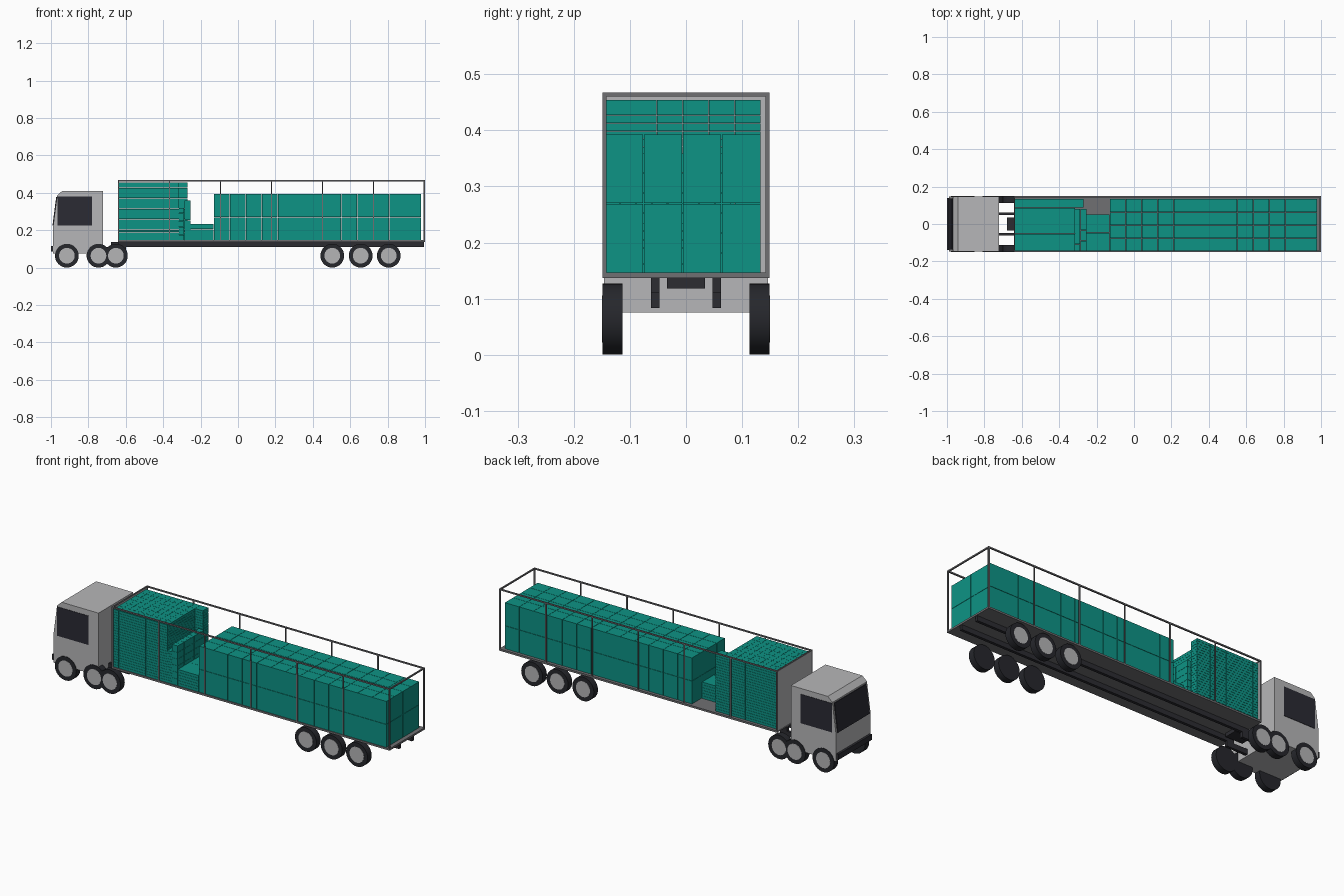
import bpy, bmesh, math
from mathutils import Matrix, Vector

if "Cube" in bpy.data.objects:
    bpy.data.objects.remove(bpy.data.objects["Cube"])


def mat(name, r, g, b):
    m = bpy.data.materials.new(name)
    m.diffuse_color = (r, g, b, 1)
    m.use_nodes = True
    m.node_tree.nodes["Principled BSDF"].inputs["Base Color"].default_value = m.diffuse_color
    return m


TEAL = mat("cargo teal", 0.004, 0.292, 0.235)
LIGHT = mat("light grey", 0.47, 0.47, 0.48)
MID = mat("mid grey", 0.16, 0.16, 0.17)
DARK = mat("chassis dark", 0.025, 0.025, 0.031)
TYRE = mat("tyre black", 0.019, 0.020, 0.025)
GLASS = mat("window dark", 0.024, 0.024, 0.034)
HUB = mat("hub grey", 0.46, 0.46, 0.47)


def finish(bm, name, m):
    bmesh.ops.recalc_face_normals(bm, faces=bm.faces[:])
    me = bpy.data.meshes.new(name)
    bm.to_mesh(me)
    bm.free()
    me.materials.append(m)
    ob = bpy.data.objects.new(name, me)
    bpy.context.collection.objects.link(ob)
    return ob


def add_box(bm, lo, hi):
    lo, hi = Vector(lo), Vector(hi)
    bmesh.ops.create_cube(bm, size=1, matrix=Matrix.Translation((lo + hi) / 2)
                          @ Matrix.Diagonal((*(hi - lo), 1)))


def box(name, m, lo, hi):
    bm = bmesh.new()
    add_box(bm, lo, hi)
    return finish(bm, name, m)


def stack(name, lo, hi, n, gap):
    """Block of n[0] x n[1] x n[2] cartons separated by narrow gaps."""
    bm = bmesh.new()
    s = [(hi[k] - lo[k]) / n[k] for k in range(3)]
    for i in range(n[0]):
        for j in range(n[1]):
            for l in range(n[2]):
                a = [lo[k] + s[k] * c for k, c in enumerate((i, j, l))]
                add_box(bm, a, [a[k] + s[k] - gap for k in range(3)])
    return finish(bm, name, TEAL)


def prism(name, m, pts, y0, y1):
    """Side profile (x, z) extruded across y."""
    bm = bmesh.new()
    f = bm.faces.new([bm.verts.new((x, y0, z)) for x, z in pts])
    r = bmesh.ops.extrude_face_region(bm, geom=[f])
    vs = [v for v in r["geom"] if isinstance(v, bmesh.types.BMVert)]
    bmesh.ops.translate(bm, verts=vs, vec=(0, y1 - y0, 0))
    return finish(bm, name, m)


def disc(name, m, x, y, z, r, w):
    bm = bmesh.new()
    bmesh.ops.create_cone(bm, cap_ends=True, segments=32, radius1=r, radius2=r, depth=w,
                          matrix=Matrix.Translation((x, y, z)) @ Matrix.Rotation(math.pi / 2, 4, 'X'))
    ob = finish(bm, name, m)
    bpy.context.view_layer.objects.active = ob
    ob.select_set(True)
    bpy.ops.object.shade_smooth_by_angle(angle=math.radians(35))
    ob.select_set(False)


# Cab with raked front
prism("cab", LIGHT, [(-0.988, 0.075), (-0.988, 0.225), (-0.967, 0.385), (-0.94, 0.41),
                     (-0.722, 0.41), (-0.722, 0.075)], -0.146, 0.146)
prism("windscreen", GLASS, [(-0.988, 0.225), (-0.992, 0.225), (-0.972, 0.378), (-0.967, 0.378)],
      -0.135, 0.135)
for s in (-1, 1):
    y = sorted((s * 0.145, s * 0.148))
    prism("side_window", GLASS, [(-0.966, 0.225), (-0.966, 0.38), (-0.78, 0.38), (-0.78, 0.225)], *y)
box("bumper", DARK, (-1.0, -0.14, 0.085), (-0.985, 0.14, 0.115))

# Tractor frame, coupling and trailer beams
for s in (-1, 1):
    y0, y1 = sorted((s * 0.047, s * 0.062))
    box("tractor_rail", DARK, (-0.95, y0, 0.083), (-0.6, y1, 0.111))
    box("trailer_beam", DARK, (-0.64, y0, 0.111), (0.995, y1, 0.138))
box("coupling", DARK, (-0.68, -0.034, 0.118), (-0.58, 0.034, 0.138))

# Wheels
for x in (-0.915, -0.746, -0.653, 0.504, 0.656, 0.806):
    for s in (-1, 1):
        disc("tyre", TYRE, x, s * 0.131, 0.0635, 0.0635, 0.035)
        disc("hub", HUB, x, s * 0.146, 0.0635, 0.042, 0.007)

# Trailer floor, headboard and open frame
X0, X1, W, TOP, T = -0.642, 1.0, 0.149, 0.467, 0.007
box("trailer_floor", MID, (X0, -W, 0.137), (X1, W, 0.147))
box("headboard", LIGHT, (X0, -W + T, 0.147), (X0 + 0.006, W - T, TOP - T))
for s in (-1, 1):
    y0, y1 = sorted((s * W, s * (W - T)))
    box("top_rail", MID, (X0, y0, TOP - T), (X1, y1, TOP))
    for i in range(7):
        x = X0 + (X1 - X0 - T) * i / 6
        y0, y1 = sorted((s * W, s * (W - (T if i in (0, 6) else 0.004))))
        box("post", MID, (x, y0, 0.147), (x + T, y1, TOP - T))
for x in (X0, X1 - T):
    box("cross_rail", MID, (x, -W + T, TOP - T), (x + T, W - T, TOP))

# Large crates at the rear
stack("large_crates", (-0.128, -0.145, 0.147), (0.979, 0.134, 0.394), (13, 4, 2), 0.0015)

# Small cartons at the front, stepping down towards the crates
stack("carton_block", (-0.635, -0.145, 0.147), (-0.315, 0.134, 0.455), (10, 6, 22), 0.0008)
stack("carton_corner", (-0.315, 0.087, 0.147), (-0.268, 0.134, 0.455), (1, 1, 22), 0.0008)
stack("carton_row", (-0.315, -0.145, 0.147), (-0.287, 0.08, 0.32), (1, 6, 12), 0.0008)
stack("carton_step", (-0.287, -0.145, 0.147), (-0.254, 0.08, 0.36), (1, 8, 6), 0.001)
stack("low_crates", (-0.254, -0.145, 0.147), (-0.13, 0.052, 0.235), (1, 2, 6), 0.0008)
